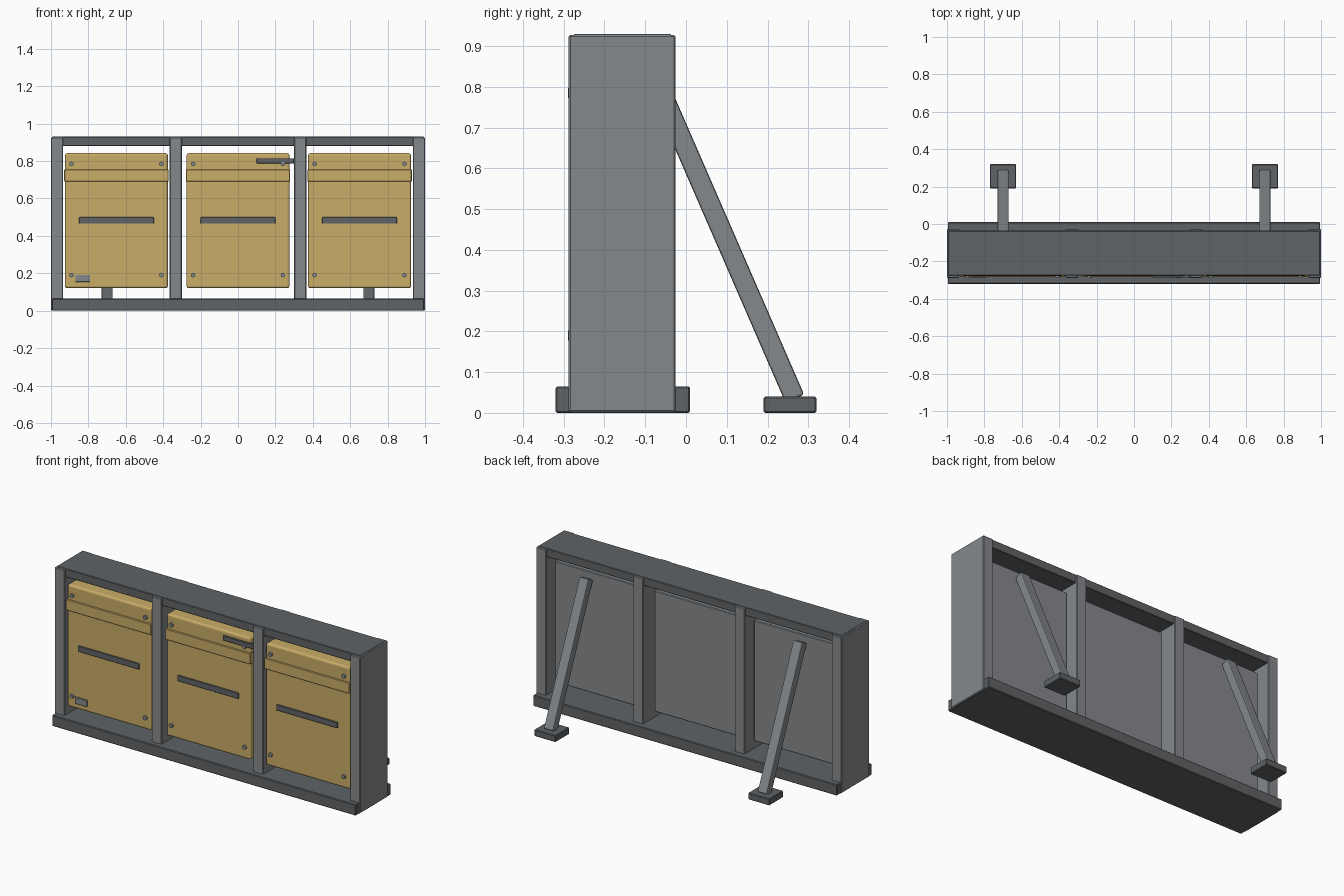
import bpy, bmesh, math
from mathutils import Matrix, Vector

if "Cube" in bpy.data.objects:
    bpy.data.objects.remove(bpy.data.objects["Cube"])


def material(name, rgb):
    m = bpy.data.materials.new(name)
    m.diffuse_color = (*rgb, 1)
    m.use_nodes = True
    m.node_tree.nodes["Principled BSDF"].inputs["Base Color"].default_value = m.diffuse_color
    return m


LIGHT = material("light_steel", (0.235, 0.25, 0.265))
DARK = material("dark_steel", (0.115, 0.125, 0.133))
YELLOW = material("ochre_pad", (0.59, 0.42, 0.14))


def finish(name, bm, mat, matrix=None):
    if matrix:
        bm.transform(matrix)
    bmesh.ops.recalc_face_normals(bm, faces=bm.faces)
    me = bpy.data.meshes.new(name)
    bm.to_mesh(me)
    bm.free()
    me.materials.append(mat)
    ob = bpy.data.objects.new(name, me)
    bpy.context.collection.objects.link(ob)
    return ob


def box(name, x, y, z, mat, bevel=0.004, segments=1, matrix=None):
    """Bevelled box from (min, max) pairs."""
    bm = bmesh.new()
    bmesh.ops.create_cube(bm, size=1)
    for v in bm.verts:
        v.co = Vector([(a + b) / 2 + c * (b - a) for (a, b), c in zip((x, y, z), v.co)])
    if bevel:
        bmesh.ops.bevel(bm, geom=bm.edges[:], offset=bevel, segments=segments,
                        profile=0.5, affect='EDGES')
    return finish(name, bm, mat, matrix)


def bolt(name, x, z):
    bm = bmesh.new()
    bmesh.ops.create_cone(bm, cap_ends=True, segments=12, radius1=0.012,
                          radius2=0.012, depth=0.02)
    finish(name, bm, LIGHT,
           Matrix.Translation((x, -0.279, z)) @ Matrix.Rotation(math.pi / 2, 4, 'X'))


# Frame: base beam, top rail and four posts
box("base_beam", (-0.995, 0.995), (-0.32, 0.01), (0, 0.065), DARK)
box("top_rail", (-0.995, 0.995), (-0.276, -0.036), (0.88, 0.93), DARK, 0.003)
for i, x in enumerate((-0.9675, -0.3325, 0.3325, 0.9675)):
    box(f"post_{i + 1}", (x - 0.0325, x + 0.0325), (-0.288, -0.026), (0.002, 0.927), LIGHT)

# Three bays: pad, backing, raised band, slot and corner bolts
for i, x in enumerate((-0.65, 0, 0.65)):
    n = i + 1
    box(f"pad_{n}", (x - 0.275, x + 0.275), (-0.277, -0.19), (0.12, 0.842), YELLOW, 0.012, 3)
    box(f"backing_panel_{n}", (x - 0.27, x + 0.27), (-0.195, -0.09), (0.123, 0.839), LIGHT)
    box(f"pad_band_{n}", (x - 0.279, x + 0.279), (-0.284, -0.25), (0.69, 0.755), YELLOW, 0.003)
    box(f"slot_bar_{n}", (x - 0.2, x + 0.2), (-0.284, -0.27), (0.465, 0.50), DARK, 0.002)
    for j, (dx, z) in enumerate(((-0.24, 0.19), (0.24, 0.19), (-0.24, 0.785), (0.24, 0.785))):
        bolt(f"bolt_{n}_{j + 1}", x + dx, z)

# Small plate on the left pad, latch bar on the middle pad
box("small_plate", (-0.87, -0.79), (-0.285, -0.27), (0.153, 0.192), LIGHT, 0.002)
box("latch_bar", (0.10, 0.30), (-0.287, -0.27), (0.787, 0.815), DARK, 0.002)

# Rear struts and their feet
low, high = Vector((0, 0.267, 0.035)), Vector((0, -0.068, 0.805))
along = high - low
tilt = Matrix.Rotation(math.atan2(-along.y, along.z), 4, 'X')
for side, x in (("left", -0.7), ("right", 0.7)):
    place = Matrix.Translation(low + Vector((x, 0, 0))) @ tilt
    box(f"strut_{side}", (-0.03, 0.03), (-0.025, 0.025), (0, along.length), LIGHT, 0.006, 2, place)
    box(f"foot_{side}", (x - 0.07, x + 0.07), (0.19, 0.32), (0, 0.04), DARK)
